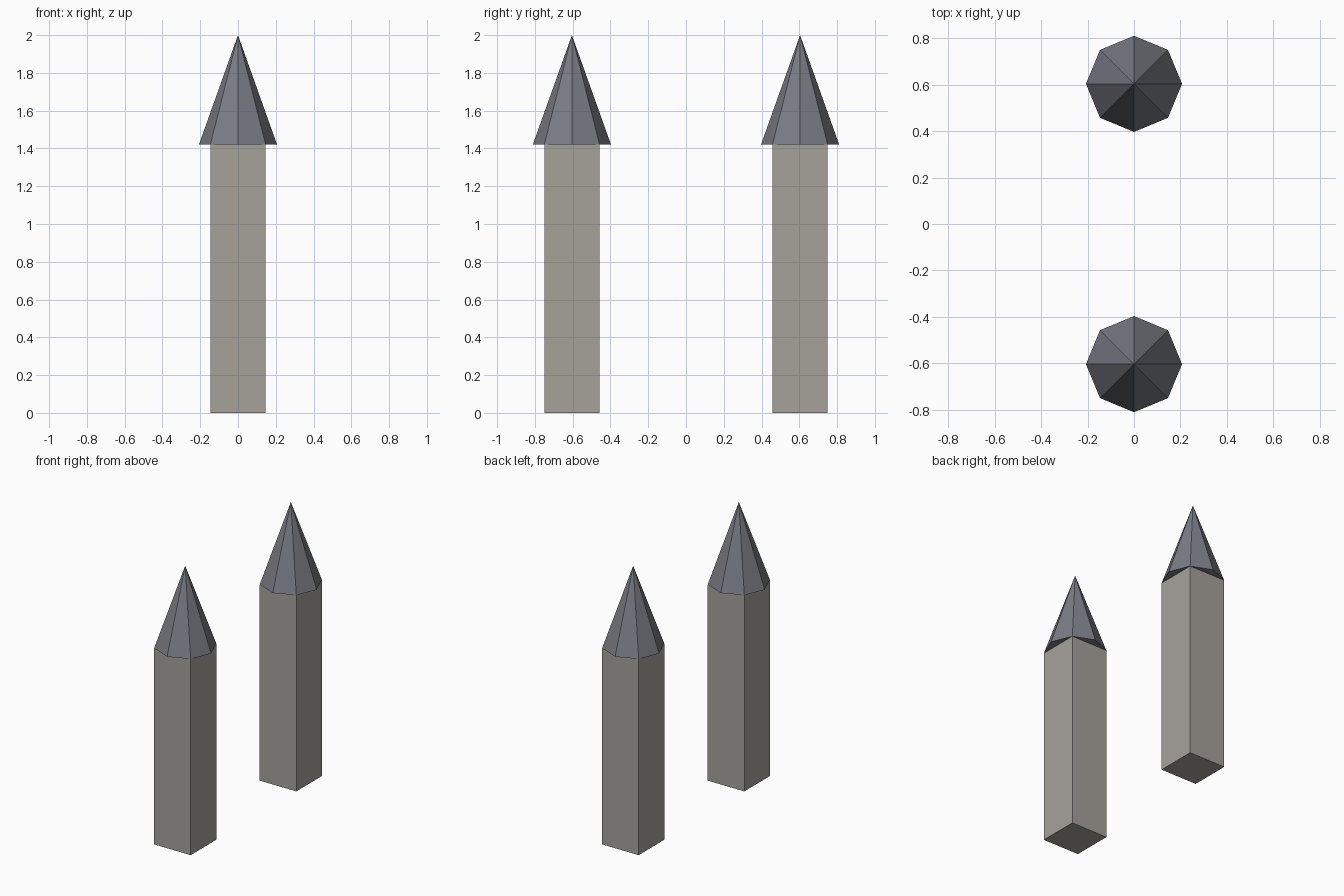
import bpy
from math import pi

if "Cube" in bpy.data.objects:
    bpy.data.objects.remove(bpy.data.objects["Cube"])

RADIUS = 0.207      # corner radius shared by shaft and roof
EAVES, TOP = 1.42, 2.0
OFFSET = 0.604


def material(name, color):
    m = bpy.data.materials.new(name)
    m.diffuse_color = (*color, 1)
    m.use_nodes = True
    m.node_tree.nodes["Principled BSDF"].inputs["Base Color"].default_value = m.diffuse_color
    return m


stone = material("stone", (0.38, 0.36, 0.33))
slate = material("slate", (0.19, 0.20, 0.23))


def spire(name, sides, r_top, y, z0, z1, turn, mat):
    bpy.ops.mesh.primitive_cone_add(
        vertices=sides, radius1=RADIUS, radius2=r_top, depth=z1 - z0,
        location=(0, y, (z0 + z1) / 2), rotation=(0, 0, turn))
    ob = bpy.context.object
    ob.name = name
    ob.data.materials.append(mat)


for side, y in (("front", -OFFSET), ("back", OFFSET)):
    # Square shaft
    spire(side + "_tower_shaft", 4, RADIUS, y, 0, EAVES, pi / 4, stone)
    # Eight-sided pointed roof, alternate corners meeting the shaft corners
    spire(side + "_tower_roof", 8, 0, y, EAVES, TOP, 0, slate)
